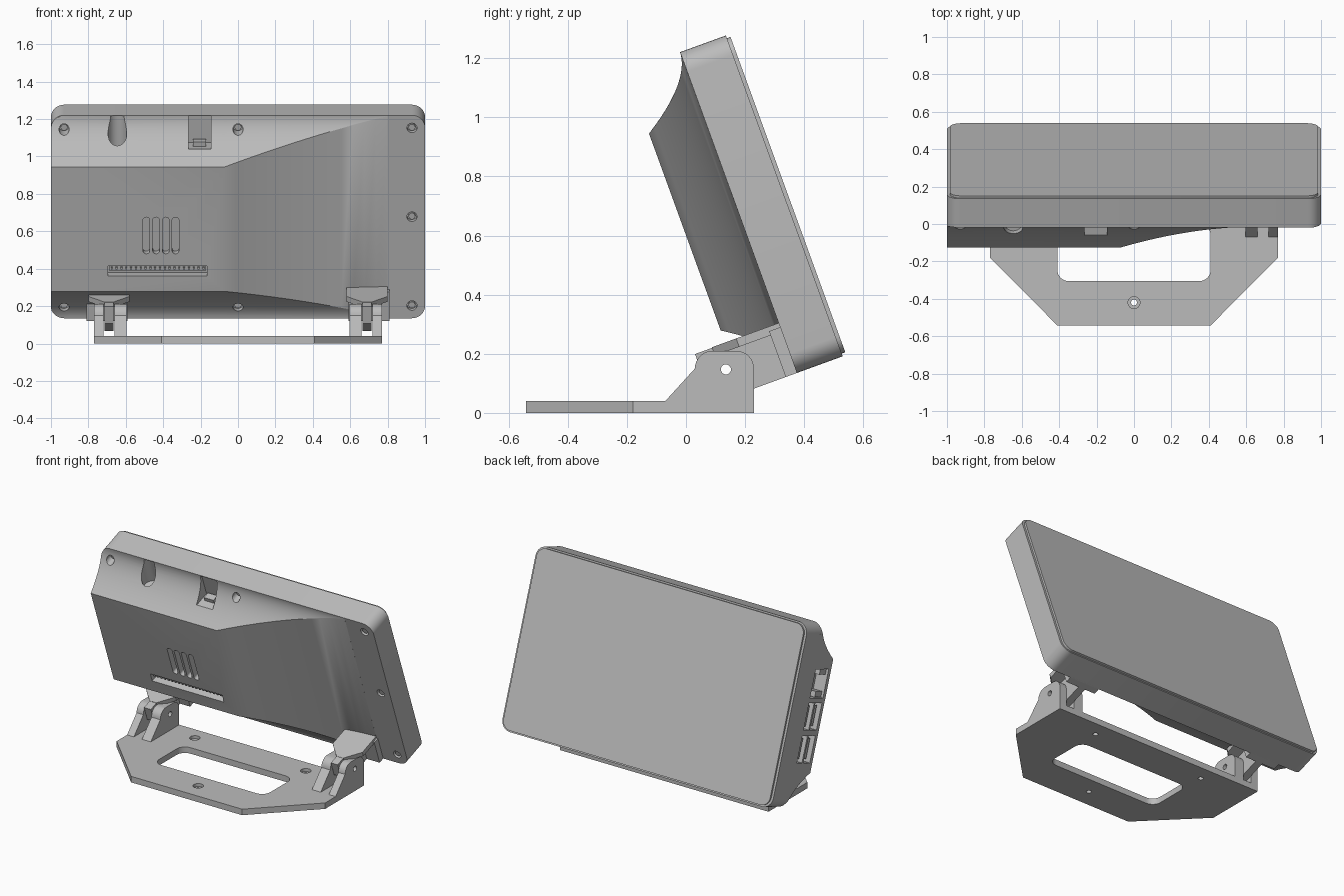
import bpy, bmesh, math
from mathutils import Vector

cube = bpy.data.objects.get("Cube")
if cube:
    bpy.data.objects.remove(cube, do_unlink=True)

grey = bpy.data.materials.new("plain grey")
grey.use_nodes = True
COLOUR = (0.5, 0.5, 0.5, 1)
grey.diffuse_color = COLOUR
grey.node_tree.nodes["Principled BSDF"].inputs["Base Color"].default_value = COLOUR

TILT = math.radians(20)
S, C = math.sin(TILT), math.cos(TILT)
HEIGHT, DEPTH, CORNER = 1.155, 0.165, 0.07
BUMP, COVE, POWER = 0.193, 0.223, 1.85


# Tilted case frame: x across, v up the case, w towards the screen
def case(x, v, w):
    return Vector((x, 0.375 - v * S + w * C, 0.135 + v * C + w * S))


def case_side(v, w, x):
    return case(x, v, w)


def case_plan(x, w, v):
    return case(x, v, w)


def flat(x, y, z):
    return Vector((x, y, z))


def upright(y, z, x):
    return Vector((x, y, z))


def finish(obj):
    obj.data.shade_smooth()
    obj.data.set_sharp_from_angle(angle=math.radians(25))


def make(name, bm):
    bmesh.ops.recalc_face_normals(bm, faces=bm.faces)
    mesh = bpy.data.meshes.new(name)
    bm.to_mesh(mesh)
    bm.free()
    mesh.materials.append(grey)
    obj = bpy.data.objects.new(name, mesh)
    bpy.context.collection.objects.link(obj)
    finish(obj)
    return obj


def prism(name, points, frame, lo, hi):
    bm = bmesh.new()
    a, b = [[bm.verts.new(frame(p, q, t)) for p, q in points] for t in (lo, hi)]
    bm.faces.new(a)
    bm.faces.new(b)
    for i in range(len(a)):
        j = (i + 1) % len(a)
        bm.faces.new((a[i], a[j], b[j], b[i]))
    return make(name, bm)


def arc(cx, cy, r, start, end, n=8):
    angles = [math.radians(start + (end - start) * i / n) for i in range(n + 1)]
    return [(cx + r * math.cos(a), cy + r * math.sin(a)) for a in angles]


def circle(cx, cy, r):
    return arc(cx, cy, r, 0, 360, 24)[:-1]


def rect(x0, x1, y0, y1, r=0):
    if not r:
        return [(x0, y0), (x1, y0), (x1, y1), (x0, y1)]
    return (arc(x1 - r, y1 - r, r, 0, 90) + arc(x0 + r, y1 - r, r, 90, 180)
            + arc(x0 + r, y0 + r, r, 180, 270) + arc(x1 - r, y0 + r, r, 270, 360))


def cut(objects, cutters):
    for obj in objects:
        for cutter in cutters:
            mod = obj.modifiers.new("cut", "BOOLEAN")
            mod.operation, mod.solver, mod.object = "DIFFERENCE", "EXACT", cutter
            bpy.context.view_layer.objects.active = obj
            bpy.ops.object.modifier_apply(modifier=mod.name)
        finish(obj)
    for cutter in cutters:
        bpy.data.objects.remove(cutter, do_unlink=True)


# Case slab and screen
slab = prism("case_slab", rect(-1, 1, 0, HEIGHT, CORNER), case, 0, DEPTH)
prism("screen_glass", rect(-0.985, 0.985, 0.01, HEIGHT - 0.01, 0.06), case, DEPTH, DEPTH + 0.013)


# Bulging housing: coved top and bottom, fading out towards the left
def housing_ring(bm, x, scale, rounded):
    steps = [scale * i / 14 for i in range(15)]
    outer, inner = [], []
    for t, top in [(t, False) for t in steps] + [(t, True) for t in reversed(steps)]:
        d = COVE * t
        v = HEIGHT - d if top else d
        px = x
        if rounded and d < CORNER:
            px += CORNER - math.sqrt(CORNER ** 2 - (CORNER - d) ** 2)
        outer.append(bm.verts.new(case(px, v, -BUMP * t ** POWER)))
        inner.append(bm.verts.new(case(px, v, 0.01)))
    return outer, inner


bm = bmesh.new()
rings = [housing_ring(bm, -1, 1, True), housing_ring(bm, -0.9, 1, False)]
for i in range(15):
    x = -0.07 + 0.87 * i / 14
    rings.append(housing_ring(bm, x, (0.82 - x) / 0.89, False))
last = len(rings[0][0]) - 1
for (ao, ai), (bo, bi) in zip(rings, rings[1:]):
    for i in range(last):
        bm.faces.new((ao[i], ao[i + 1], bo[i + 1], bo[i]))
        bm.faces.new((ai[i], ai[i + 1], bi[i + 1], bi[i]))
    for i in (0, last):
        bm.faces.new((ao[i], ai[i], bi[i], bo[i]))
for o, n in (rings[0], rings[-1]):
    for i in range(last):
        bm.faces.new((o[i], o[i + 1], n[i + 1], n[i]))
housing = make("housing", bm)

# Screw holes and screws
cutters = []
low, high = 0.072, HEIGHT - 0.072
for x, v in [(x, v) for x in (-0.93, 0, 0.93) for v in (low, high)] + [(0.93, HEIGHT / 2)]:
    cutters.append(prism("cutter", circle(x, v, 0.027), case, -0.1, 0.03))
    prism("screw", circle(x, v, 0.018), case, 0.008, 0.04)

# Round jack hole and square socket in the top cove
cutters.append(prism("cutter", circle(-0.645, -0.035, 0.05), case_plan, 0.97, 1.15))
cutters.append(prism("cutter", rect(-0.265, -0.145, -0.1, 0.012), case_plan, 0.995, 1.15))
prism("socket_plug", rect(-0.24, -0.17, -0.045, 0), case_plan, 0.98, 1.02)

# Vents and pin header slot
for i in range(4):
    x = -0.49 + 0.052 * i
    cutters.append(prism("cutter", rect(x - 0.018, x + 0.018, 0.437, 0.645, 0.017), case, -0.25, -0.15))
cutters.append(prism("cutter", rect(-0.695, -0.165, 0.31, 0.368), case, -0.25, -0.14))
prism("pin_header", rect(-0.69, -0.17, 0.335, 0.366), case, -0.17, -0.13)
for i in range(20):
    x = -0.675 + 0.0258 * i
    prism("header_pin", rect(x - 0.005, x + 0.005, 0.345, 0.356), case, -0.185, -0.16)

# Side ports: one network socket and two double sockets
cutters.append(prism("cutter", rect(0.69, 0.87, -0.165, -0.02), case_side, -1.1, -0.92))
for v in (0.71, 0.85):
    prism("network_socket_key", rect(v - 0.018, v + 0.018, -0.163, -0.095), case_side, -0.985, -0.91)
for v in (0.37, 0.575):
    cutters.append(prism("cutter", rect(v - 0.085, v + 0.085, -0.165, -0.02), case_side, -1.1, -0.92))
    prism("socket_divider", rect(v - 0.085, v + 0.085, -0.1, -0.085), case_side, -0.995, -0.91)
    for w in (-0.135, -0.055):
        prism("socket_tongue", rect(v - 0.065, v + 0.065, w - 0.01, w + 0.01), case_side, -0.98, -0.91)
cut([slab, housing], cutters)

# Stand base with handle opening and mounting holes
base = prism("stand_base", [(-0.77, 0.23), (-0.77, -0.18), (-0.41, -0.542), (0.41, -0.542),
                            (0.77, -0.18), (0.77, 0.23)], flat, 0, 0.04)
cutters = [prism("cutter", rect(-0.41, 0.41, -0.305, 0, 0.06), flat, -0.1, 0.1)]
for x, y in ((-0.41, 0.13), (0.41, 0.13), (0, -0.42)):
    cutters.append(prism("cutter", circle(x, y, 0.032), flat, 0.02, 0.1))
    cutters.append(prism("cutter", circle(x, y, 0.016), flat, -0.1, 0.1))
cut([base], cutters)

# Hinges on both sides
lug = ([(-0.07, 0), (-0.07, 0.04)] + arc(0.09, 0.15, 0.06, 180, 90)
       + arc(0.17, 0.15, 0.06, 90, 0) + [(0.23, 0)])
for side in (-1, 1):
    hinge = [prism("base_lug", lug, upright, side * a, side * b)
             for a, b in ((0.595, 0.66), (0.72, 0.77))]
    tongue = [(0, 0.005), (0, -0.2), (0.08, -0.302), (0.178, -0.302), (0.178, 0.005)]
    hinge.append(prism("case_tongue", tongue, case_side, side * 0.665, side * 0.715))
    shelf = [(0.58, 0.005), (0.8, 0.005), (0.8, -0.153), (0.715, -0.24), (0.665, -0.24), (0.58, -0.153)]
    prism("bracket_shelf", [(side * x, w) for x, w in shelf], case_plan, 0.15, 0.18)
    prism("bracket_flange", rect(side * 0.59, side * 0.81, 0, 0.165), case, -0.04, 0.005)
    cut(hinge, [prism("cutter", circle(0.135, 0.147, 0.017), upright, side * 0.5, side * 0.9)])
